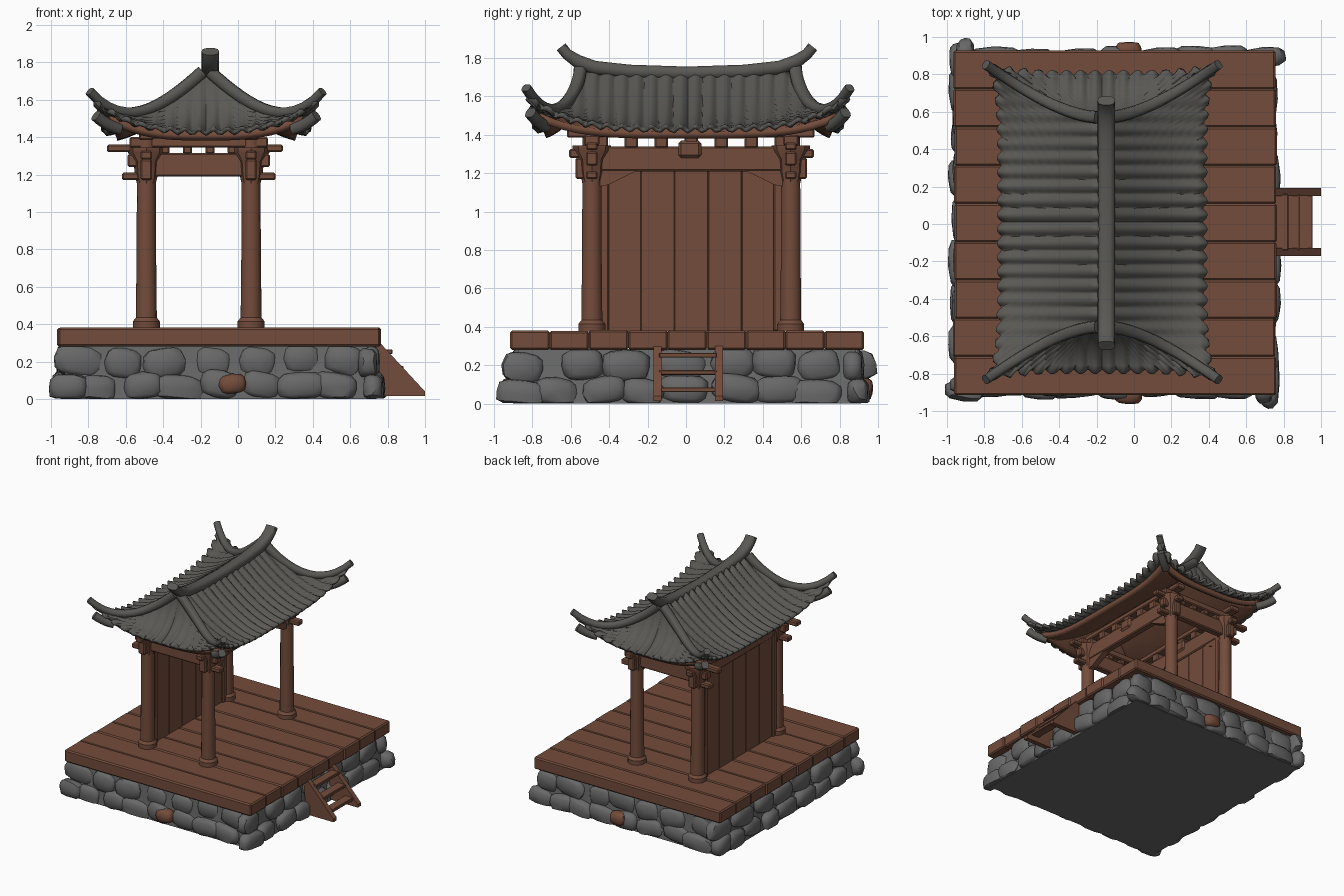
import bpy, bmesh, math, random
from mathutils import Vector, Matrix

if "Cube" in bpy.data.objects:
    bpy.data.objects.remove(bpy.data.objects["Cube"])

random.seed(4)


def material(name, rgb):
    m = bpy.data.materials.new(name)
    m.diffuse_color = (*rgb, 1)
    m.use_nodes = True
    m.node_tree.nodes["Principled BSDF"].inputs["Base Color"].default_value = m.diffuse_color
    return m


WOOD = material("red_brown_wood", (0.172, 0.072, 0.044))
TILE = material("dark_grey_tile", (0.1, 0.098, 0.09))
STONE = material("grey_stone", (0.137, 0.138, 0.137))


def finish(name, bm, mat, smooth=None):
    me = bpy.data.meshes.new(name)
    bm.to_mesh(me)
    bm.free()
    me.materials.append(mat)
    if smooth:
        me.shade_smooth()
        me.set_sharp_from_angle(angle=math.radians(smooth))
    ob = bpy.data.objects.new(name, me)
    bpy.context.collection.objects.link(ob)
    return ob


def box(name, lo, hi, mat=WOOD, bevel=0.008):
    lo, hi = Vector(lo), Vector(hi)
    bm = bmesh.new()
    bmesh.ops.create_cube(bm, size=1)
    for v in bm.verts:
        v.co = (lo + hi) / 2 + v.co * (hi - lo)
    if bevel:
        bmesh.ops.bevel(bm, geom=bm.edges[:], offset=bevel, segments=1, profile=0.5, affect='EDGES')
    return finish(name, bm, mat)


def prism(name, pts, axis, a, b, mat=WOOD):
    """Extrude a (horizontal, z) outline along x or y from a to b."""
    bm = bmesh.new()
    place = (lambda p, d: (d, p[0], p[1])) if axis == 'x' else (lambda p, d: (p[0], d, p[1]))
    ends = [[bm.verts.new(place(p, d)) for p in pts] for d in (a, b)]
    bm.faces.new(ends[0])
    bm.faces.new(ends[1])
    for i in range(len(pts)):
        j = (i + 1) % len(pts)
        bm.faces.new((ends[0][i], ends[0][j], ends[1][j], ends[1][i]))
    bmesh.ops.recalc_face_normals(bm, faces=bm.faces)
    return finish(name, bm, mat)


def tube(name, path, mat=TILE, sides=10):
    """Sweep a rounded section along path items (point, half width, half height)."""
    bm = bmesh.new()
    rings = []
    for i, (p, w, h) in enumerate(path):
        tan = path[min(i + 1, len(path) - 1)][0] - path[max(i - 1, 0)][0]
        side = tan.cross(Vector((0, 0, 1))).normalized()
        up = side.cross(tan).normalized()
        ring = []
        for k in range(sides):
            a = 2 * math.pi * k / sides
            c, s = math.cos(a), math.sin(a)
            c, s = (math.copysign(abs(q) ** 0.7, q) for q in (c, s))
            ring.append(bm.verts.new(p + side * w * c + up * h * s))
        rings.append(ring)
    for r, q in zip(rings, rings[1:]):
        for k in range(sides):
            bm.faces.new((r[k], r[(k + 1) % sides], q[(k + 1) % sides], q[k]))
    bm.faces.new(rings[0])
    bm.faces.new(rings[-1])
    bmesh.ops.recalc_face_normals(bm, faces=bm.faces)
    return finish(name, bm, mat, 50)


def lathe(name, x, y, profile, sides=14):
    bm = bmesh.new()
    rings = [[bm.verts.new((x + r * math.cos(2 * math.pi * k / sides), y + r * math.sin(2 * math.pi * k / sides), z))
              for k in range(sides)] for r, z in profile]
    for a, b in zip(rings, rings[1:]):
        for k in range(sides):
            bm.faces.new((a[k], a[(k + 1) % sides], b[(k + 1) % sides], b[k]))
    bm.faces.new(rings[0][::-1])
    bm.faces.new(rings[-1])
    return finish(name, bm, WOOD, 35)


# --- rubble foundation: tapered core with rounded stones around it
core = box("foundation_core", (-0.95, -0.9, 0), (0.74, 0.91, 0.285), STONE, 0)
for v in core.data.vertices:
    if v.co.z > 0.1:
        v.co.x = -0.1 + (v.co.x + 0.1) * 0.94
        v.co.y *= 0.97


def stone(name, centre, size, turn, mat=STONE, tilt=0.2):
    bm = bmesh.new()
    bmesh.ops.create_icosphere(bm, subdivisions=2, radius=1)
    rot = Matrix.Rotation(turn, 3, 'Z') @ Matrix.Rotation(random.uniform(-tilt, tilt), 3, 'Y')
    for v in bm.verts:
        c = [math.copysign(abs(q) ** 0.65, q) * s * random.uniform(0.93, 1.04) for q, s in zip(v.co, size)]
        v.co = rot @ Vector(c) + Vector(centre)
        v.co.z = min(max(v.co.z, 0.003), 0.29)
    return finish(name, bm, mat, 40)


corners = [(-0.94, -0.89), (0.73, -0.89), (0.73, 0.9), (-0.94, 0.9)]
for i in range(4):
    a, b = Vector(corners[i]), Vector(corners[(i + 1) % 4])
    along = (b - a).normalized()
    inward = Vector((-along.y, along.x))
    for z, n, inset, half in ((0.065, 8, 0.0, 0.075), (0.2, 7, 0.025, 0.085)):
        for k in range(n):
            f = (k + (0.3 if half > 0.08 else 0.0) + random.uniform(-0.15, 0.15)) / n
            p = a.lerp(b, max(f, 0.02)) + inward * (inset + random.uniform(-0.005, 0.02))
            stone("foundation_stone", (p.x, p.y, z + random.uniform(-0.015, 0.015)),
                  (random.uniform(0.1, 0.145), 0.055, half), math.atan2(along.y, along.x) + random.uniform(-0.1, 0.1))
for y in (-0.915, 0.925):
    stone("brown_stone", (-0.03, y, 0.08), (0.075, 0.05, 0.055), 0, WOOD)

# --- deck planks running side to side
for k in range(9):
    y = -0.915 + k * 1.84 / 9
    j = random.uniform(-0.008, 0.008)
    box("deck_plank", (-0.965 + j, y, 0.28), (0.758 + j, y + 1.84 / 9 + 0.002, 0.38 + j * 0.4), bevel=0.01)

# --- steps
for y in (-0.17, 0.15):
    prism("step_side", [(0.72, 0.3), (0.76, 0.3), (1.0, 0.04), (1.0, 0.015), (0.75, 0.015)], 'y', y, y + 0.042)
for x, z in ((0.75, 0.24), (0.81, 0.15), (0.88, 0.06)):
    box("step_tread", (x, -0.14, z), (x + 0.075, 0.16, z + 0.025), bevel=0.004)

# --- posts with footings, capitals and crossing beam ends
XS, YS = (-0.49, 0.07), (-0.49, 0.545)
for x in XS:
    for y in YS:
        sx, sy = (1 if x > -0.2 else -1), (1 if y > 0 else -1)
        lathe("post", x, y, [(0.072, 0.375), (0.072, 0.415), (0.056, 0.435), (0.052, 0.8), (0.05, 1.4)])
        lathe("capital", x, y, [(0.05, 1.15), (0.062, 1.2), (0.068, 1.27), (0.1, 1.32), (0.1, 1.345)], 8)
        long = 0.21 if sx < 0 else 0.17
        for reach, z0, z1 in ((long, 1.32, 1.36), (0.13, 1.17, 1.21), (0.1, 1.24, 1.31)):
            box("beam_end", (min(x, x + sx * reach), y - 0.03, z0), (max(x, x + sx * reach), y + 0.03, z1))
        for reach, z0, z1 in ((0.12, 1.28, 1.325), (0.085, 1.17, 1.28)):
            box("bracket_end", (x - 0.03, min(y, y + sy * reach), z0), (x + 0.03, max(y, y + sy * reach), z1))

# --- long beams with arched corner braces, bosses and spacer blocks
for x in XS:
    box("long_beam", (x - 0.03, YS[0], 1.21), (x + 0.03, YS[1], 1.34))
    for s in (-1, 1):
        ys = [0.0275 + s * d for d in (0.48, 0.43, 0.28, 0.48)]
        prism("corner_brace", list(zip(ys, (1.13, 1.14, 1.215, 1.22))), 'x', x - 0.025, x + 0.025)
    box("beam_boss", (x - 0.045, -0.04, 1.28), (x + 0.045, 0.08, 1.37), bevel=0.015)
    for k in range(7):
        y = -0.44 + k * 0.156
        box("spacer_block", (x - 0.035, y - 0.035, 1.33), (x + 0.035, y + 0.035, 1.4))
    box("long_plate", (x - 0.04, -0.62, 1.385), (x + 0.04, 0.67, 1.43))
for y in YS:
    box("cross_beam", (XS[0], y - 0.03, 1.19), (XS[1], y + 0.03, 1.315))
    for k in range(4):
        x = -0.39 + k * 0.12
        box("spacer_block", (x - 0.025, y - 0.03, 1.31), (x + 0.025, y + 0.03, 1.4))
    box("cross_plate", (-0.58, y - 0.04, 1.345), (0.16, y + 0.04, 1.4))

# --- back wall of boards with a frame
for k in range(5):
    y = -0.41 + k * 0.175
    box("wall_board", (-0.51, y, 0.375), (-0.472, y + 0.176, 1.25), bevel=0.004)
for y in (-0.45, 0.455):
    box("wall_frame", (-0.525, y, 0.375), (-0.455, y + 0.05, 1.25))

# --- roof: concave slopes with lifted corners
CX, CY, PITCH = -0.17, 0.01, 0.076


def slope(end, s, t, u, wave=0.0, drop=0.0):
    tt = t ** 1.7
    z = 1.44 + 0.3 * max(1 - t, 0) ** 1.6 + 0.16 * t ** 4 * abs(u) ** (3 if end else 4) - drop
    if end:
        x, y = u * (0.02 + 0.53 * t + 0.04 * t ** 3), s * (0.56 + 0.24 * tt + 0.02 * tt * abs(u) ** 6)
    else:
        x, y = s * (0.02 + 0.53 * t + 0.04 * t ** 3 * abs(u) ** 6), u * (0.56 + 0.26 * tt)
    bump = abs(math.sin(math.pi * (x if end else y) / PITCH)) - 0.5
    if t > 0.99:  # scalloped eave
        x, y = (x, y + s * wave * bump) if end else (x + s * wave * bump, y)
    return Vector((CX + x, CY + y, z + wave * bump))


def slopes(name, mat, tmax, wave, drop, thick, cols, rows):
    bm = bmesh.new()
    for end in (False, True):
        n = cols * 3 // 4 if end else cols
        for s in (-1, 1):
            g = [[bm.verts.new(slope(end, s, tmax * r / rows, 2 * c / n - 1, wave, drop)) for c in range(n + 1)]
                 for r in range(rows + 1)]
            for r in range(rows):
                for c in range(n):
                    f = bm.faces.new((g[r][c], g[r][c + 1], g[r + 1][c + 1], g[r + 1][c]))
                    f.normal_update()
                    if f.normal.z < 0:
                        f.normal_flip()
    ob = finish(name, bm, mat, 50)
    mod = ob.modifiers.new("thickness", 'SOLIDIFY')
    mod.thickness, mod.offset = thick, -1


slopes("tiled_roof", TILE, 1.0, 0.026, 0.0, 0.022, 176, 12)
slopes("wooden_soffit", WOOD, 0.88, 0.0, 0.032, 0.04, 24, 10)

# --- hip ridges, with a shorter curl under each corner
for sx in (-1, 1):
    for sy in (-1, 1):
        def hip(t, dz):
            p = slope(False, sx, t, sy)
            return p + Vector((0, 0, dz))
        tube("hip_ridge", [(hip(1.05 * k / 14, 0.01), 0.034 - 0.008 * k / 14, 0.034 - 0.01 * k / 14)
                           for k in range(15)])
        tube("corner_curl", [(hip(0.8 + 0.04 * k, -0.085), 0.03, 0.03) for k in range(6)])

# --- main ridge with upturned ends
half = [(0.0, 1.72), (0.3, 1.73), (0.48, 1.75), (0.57, 1.782), (0.625, 1.82), (0.655, 1.858)]
line = [(-y, z) for y, z in half[:0:-1]] + half
tube("main_ridge", [(Vector((-0.148, y + 0.005, z)), 0.047, 0.036 if abs(y) < 0.6 else 0.03) for y, z in line])
